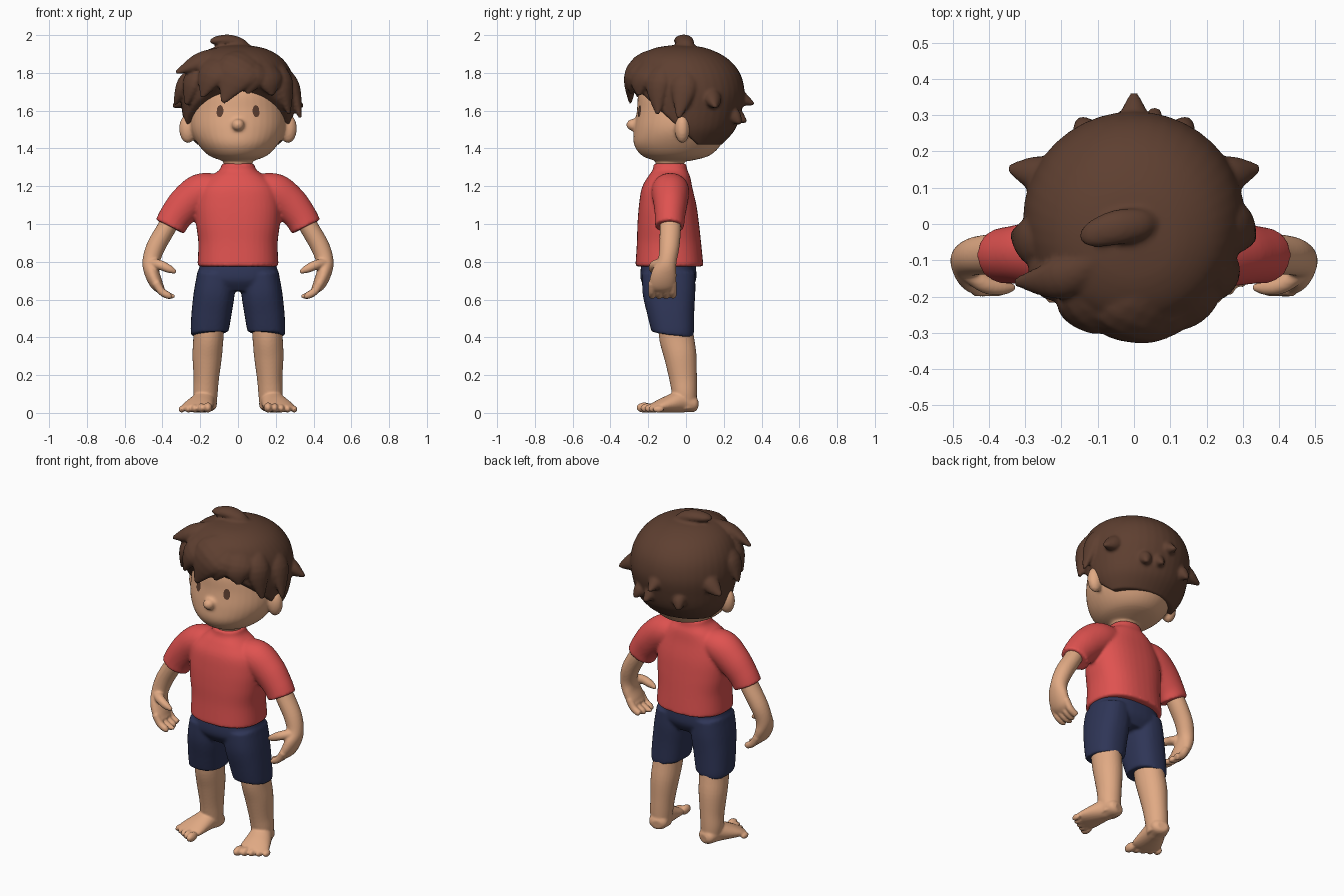
import bpy, bmesh, math
from mathutils import Vector, Matrix

cube = bpy.data.objects.get("Cube")
if cube:
    bpy.data.objects.remove(cube, do_unlink=True)

X, Y, Z = Vector((1, 0, 0)), Vector((0, 1, 0)), Vector((0, 0, 1))


def material(name, rgb):
    m = bpy.data.materials.new(name)
    m.use_nodes = True
    m.diffuse_color = (*rgb, 1)
    m.node_tree.nodes["Principled BSDF"].inputs["Base Color"].default_value = (*rgb, 1)
    return m


SKIN = material("skin", (0.75, 0.40, 0.23))
SHIRT = material("red_cloth", (0.74, 0.085, 0.08))
SHORTS = material("navy_cloth", (0.028, 0.036, 0.095))
HAIR = material("brown_hair", (0.112, 0.05, 0.03))


def spline(pts, steps=5):
    """Smooth the control rows of a loft."""
    out, last = [], len(pts) - 1
    for i in range(last):
        a, b, c, d = (pts[min(max(k, 0), last)] for k in range(i - 1, i + 3))
        for s in range(steps):
            t = s / steps
            out.append([q + 0.5 * t * (r - p + t * (2 * p - 5 * q + 4 * r - w + t * (3 * (q - r) + w - p)))
                        for p, q, r, w in zip(a, b, c, d)])
    return out + [list(pts[-1])]


def loft(bm, pts, hint=Y, power=2.0, flat=False, segs=28):
    """Rows are x, y, z, radius along hint, radius across."""
    rows = spline(pts)
    centres = [Vector(r[:3]) for r in rows]
    rings = []
    for i, r in enumerate(rows):
        t = centres[min(i + 1, len(rows) - 1)] - centres[max(i - 1, 0)]
        t = Z if flat else t.normalized()
        u = (hint - t * hint.dot(t)).normalized()
        v = t.cross(u)
        ring = []
        for k in range(segs):
            a = math.tau * k / segs
            c, s = math.cos(a), math.sin(a)
            c = math.copysign(abs(c) ** (2 / power), c)
            s = math.copysign(abs(s) ** (2 / power), s)
            ring.append(bm.verts.new(centres[i] + u * c * max(r[3], 0.002) + v * s * max(r[4], 0.002)))
        rings.append(ring)
    for a, b in zip(rings, rings[1:]):
        for k in range(segs):
            n = (k + 1) % segs
            bm.faces.new((a[k], a[n], b[n], b[k]))
    bm.faces.new(rings[0][::-1])
    bm.faces.new(rings[-1])


def column(bm, rows, x=0, power=2.0):
    """Upright loft; rows are z, centre y, y radius, x radius."""
    loft(bm, [(x, cy, z, ry, rx) for z, cy, ry, rx in rows], power=power, flat=True, segs=40)


def blob(bm, centre, radii):
    bmesh.ops.create_uvsphere(bm, u_segments=20, v_segments=14, radius=1,
                              matrix=Matrix.Translation(centre) @ Matrix.Diagonal((*radii, 1)))


def finish(name, bm, mat, voxel=0.009, smooth=4):
    """Fuse the overlapping volumes into one soft skin."""
    bmesh.ops.recalc_face_normals(bm, faces=bm.faces)
    mesh = bpy.data.meshes.new(name)
    bm.to_mesh(mesh)
    bm.free()
    mesh.materials.append(mat)
    ob = bpy.data.objects.new(name, mesh)
    bpy.context.collection.objects.link(ob)
    mesh.shade_smooth()
    if voxel:
        mod = ob.modifiers.new("fuse", 'REMESH')
        mod.mode, mod.voxel_size, mod.use_smooth_shade = 'VOXEL', voxel, True
        mod = ob.modifiers.new("soften", 'SMOOTH')
        mod.factor, mod.iterations = 0.5, smooth
    return ob


# Head with neck, nose and ears
bm = bmesh.new()
column(bm, [(1.332, -.07, .08, .07), (1.36, -.055, .175, .15), (1.42, -.045, .23, .21), (1.5, -.03, .245, .25),
            (1.6, -.02, .24, .252), (1.7, 0, .25, .24), (1.8, 0, .2, .2), (1.87, 0, .08, .08)])
column(bm, [(1.22, -.085, .078, .078), (1.3, -.085, .075, .075), (1.42, -.085, .08, .08)])
blob(bm, (0, -.28, 1.525), (.034, .036, .032))
for s in (-1, 1):
    blob(bm, (s * .265, -.02, 1.505), (.047, .04, .077))
head = finish("head", bm, SKIN)

# Eyes: thin discs wrapped onto the face
for s, side in ((1, "left"), (-1, "right")):
    bm = bmesh.new()
    place = Matrix.Translation((s * .105, -.27, 1.6)) @ Matrix.Diagonal((.022, 1, .031, 1))
    bmesh.ops.create_circle(bm, cap_ends=True, cap_tris=True, segments=24, radius=1,
                            matrix=place @ Matrix.Rotation(math.pi / 2, 4, 'X'))
    eye = finish(side + "_eye", bm, HAIR, voxel=0)
    wrap = eye.modifiers.new("wrap", 'SHRINKWRAP')
    wrap.target, wrap.offset, wrap.wrap_mode = head, 0.004, 'ABOVE_SURFACE'

# Hair cap, cut open around the face
bm = bmesh.new()
column(bm, [(1.42, .02, .17, .225), (1.5, .015, .245, .275), (1.6, .015, .28, .297), (1.7, .015, .295, .305),
            (1.8, 0, .285, .285), (1.88, -.02, .235, .23), (1.93, -.03, .14, .14), (1.948, -.03, .03, .03)])
cut = bmesh.ops.bisect_plane(bm, geom=bm.verts[:] + bm.edges[:] + bm.faces[:], plane_co=(0, -.2, 1.66),
                             plane_no=(0, -.22, -.24), clear_outer=True)
bmesh.ops.holes_fill(bm, edges=[e for e in bm.edges if e.is_boundary], sides=0)


def lock(root, mid, tip, width):
    out = (Vector(mid) - Vector((0, 0, 1.66))).normalized()
    loft(bm, [(*root, .05, width * .7), (*mid, .045, width), (*tip, .008, .012)], hint=out, segs=16)


# Fringe, temple, side and back locks
lock((.08, -.15, 1.87), (0, -.275, 1.81), (-.08, -.295, 1.64), .115)
lock((0, -.15, 1.87), (-.13, -.24, 1.80), (-.19, -.25, 1.67), .09)
lock((.05, -.15, 1.86), (.07, -.27, 1.79), (.05, -.29, 1.69), .09)
lock((.12, -.13, 1.86), (.16, -.23, 1.77), (.18, -.25, 1.68), .09)
lock((.2, -.1, 1.82), (.24, -.15, 1.74), (.27, -.15, 1.58), .07)
lock((-.2, -.1, 1.82), (-.24, -.15, 1.75), (-.275, -.15, 1.63), .07)
lock((-.08, -.08, 1.89), (-.2, -.15, 1.86), (-.33, -.16, 1.80), .06)
lock((-.2, -.03, 1.8), (-.28, -.05, 1.74), (-.335, -.03, 1.63), .07)
lock((.22, 0, 1.8), (.285, -.01, 1.72), (.33, -.04, 1.56), .07)
for s in (-1, 1):
    lock((s * .2, .12, 1.7), (s * .27, .14, 1.66), (s * .345, .155, 1.62), .05)
    lock((s * .1, .18, 1.6), (s * .13, .25, 1.57), (s * .15, .29, 1.53), .04)
lock((0, .2, 1.72), (0, .28, 1.67), (0, .36, 1.635), .045)
lock((.05, .2, 1.62), (.05, .26, 1.58), (.06, .32, 1.54), .04)
# Crown tuft
loft(bm, [(-.15, -.035, 1.965, .005, .01), (-.12, -.03, 1.97, .022, .035), (-.05, -.01, 1.97, .033, .048),
          (.02, 0, 1.95, .03, .042), (.065, 0, 1.93, .01, .02)], hint=Z)
finish("hair", bm, HAIR, smooth=3)

# Shirt with sleeves
bm = bmesh.new()
column(bm, [(.775, -.088, .178, .212), (.79, -.088, .179, .214), (.9, -.09, .17, .21), (1.0, -.094, .163, .222),
            (1.1, -.097, .152, .225), (1.19, -.1, .134, .205), (1.25, -.09, .112, .15), (1.285, -.085, .092, .1),
            (1.32, -.085, .086, .085)], power=2.4)
for s in (-1, 1):
    loft(bm, [(s * .1, -.085, 1.2, .09, .07), (s * .19, -.083, 1.17, .1, .1), (s * .27, -.082, 1.11, .09, .097),
              (s * .33, -.085, 1.04, .08, .087), (s * .36, -.087, .985, .077, .084)])
finish("shirt", bm, SHIRT)

# Shorts
bm = bmesh.new()
column(bm, [(.81, -.09, .14, .195), (.76, -.093, .147, .208), (.7, -.093, .145, .215), (.645, -.09, .11, .17)], power=2.4)
for s in (-1, 1):
    loft(bm, [(s * .115, -.092, .74, .14, .1), (s * .125, -.09, .64, .14, .108), (s * .14, -.08, .53, .125, .106),
              (s * .15, -.07, .44, .113, .101), (s * .15, -.07, .42, .11, .098)], power=2.4)
finish("shorts", bm, SHORTS)

for s, side in ((1, "left"), (-1, "right")):
    # Arm with hand, fingers and thumb
    bm = bmesh.new()
    loft(bm, [(s * .33, -.085, 1.07, .05, .05), (s * .378, -.083, .98, .056, .05), (s * .435, -.088, .88, .053, .05),
              (s * .46, -.1, .8, .05, .046), (s * .455, -.115, .74, .066, .04), (s * .43, -.125, .68, .07, .034),
              (s * .405, -.125, .65, .058, .022)])
    for i in range(4):
        y = -.18 + i * .037
        reach = .015 * abs(i - 1)
        loft(bm, [(s * .435, y, .69, .02, .022), (s * .405, y, .643, .02, .021), (s * .365, y, .62, .018, .018),
                  (s * (.335 + reach), y, .62, .008, .008)], segs=14)
    loft(bm, [(s * .455, -.13, .79, .03, .03), (s * .41, -.165, .782, .026, .026), (s * .365, -.175, .762, .022, .022),
              (s * .328, -.175, .745, .008, .01)], segs=14)
    finish(side + "_arm", bm, SKIN, voxel=0.006)

    # Leg with foot and toes
    bm = bmesh.new()
    loft(bm, [(s * .155, -.06, .5, .09, .085), (s * .157, -.05, .4, .092, .08), (s * .163, -.03, .3, .086, .078),
              (s * .168, -.015, .18, .073, .067), (s * .172, -.008, .1, .066, .064), (s * .17, -.003, .02, .058, .055)])
    loft(bm, [(s * .158, .06, .042, .025, .03), (s * .163, .04, .045, .043, .053), (s * .178, -.02, .06, .058, .06),
              (s * .2, -.09, .047, .046, .075), (s * .217, -.15, .033, .031, .084), (s * .228, -.19, .024, .018, .07)], hint=Z)
    for i in range(5):
        t = -.07 + i * .037
        size = .027 - .0022 * i
        blob(bm, (s * (.225 + t * .94), -.185 + t * .5, size + .001), (size * .85, size * 1.6, size))
    finish(side + "_leg", bm, SKIN, voxel=0.006)
